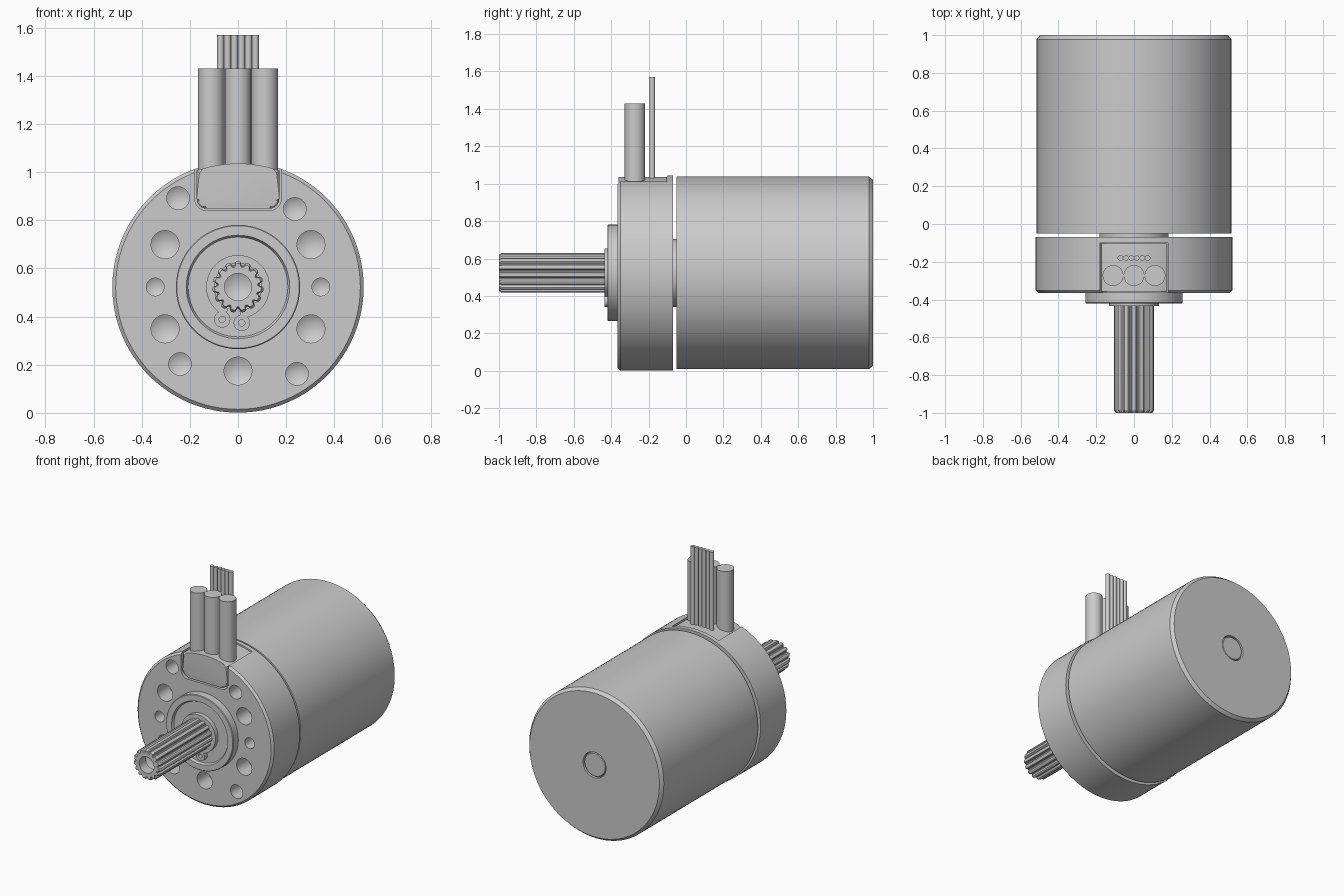
import bpy, bmesh
from math import sin, cos, pi, sqrt, radians

if "Cube" in bpy.data.objects:
    bpy.data.objects.remove(bpy.data.objects["Cube"])

CZ = 0.523   # height of the motor axis
R = 0.522    # housing radius


def finish(bm, name, smooth=True):
    bmesh.ops.recalc_face_normals(bm, faces=bm.faces)
    me = bpy.data.meshes.new(name)
    bm.to_mesh(me)
    bm.free()
    ob = bpy.data.objects.new(name, me)
    bpy.context.collection.objects.link(ob)
    if smooth:
        activate(ob)
        bpy.ops.object.shade_smooth_by_angle(angle=radians(25))
    return ob


def activate(ob):
    bpy.ops.object.select_all(action='DESELECT')
    ob.select_set(True)
    bpy.context.view_layer.objects.active = ob


def add_lathe(bm, profile, n=64, cx=0, cz=CZ, mod=None):
    """Revolve (radius, y) points around an axis parallel to y."""
    rings = []
    for r, y in profile:
        if r == 0:
            rings.append([bm.verts.new((cx, y, cz))])
            continue
        ring = []
        for i in range(n):
            a = 2 * pi * i / n
            q = r * (mod(i, r) if mod else 1)
            ring.append(bm.verts.new((cx + q * sin(a), y, cz + q * cos(a))))
        rings.append(ring)
    for A, B in zip(rings, rings[1:]):
        for i in range(n):
            j = (i + 1) % n
            f = [A[i % len(A)], A[j % len(A)], B[j % len(B)], B[i % len(B)]]
            bm.faces.new(list(dict.fromkeys(f)))


def lathe(name, profile, **kw):
    bm = bmesh.new()
    add_lathe(bm, profile, **kw)
    return finish(bm, name)


def prism(name, pts, y0, y1, bevel=0.0):
    """Extrude an x-z outline along y, optionally rounding the front rim."""
    bm = bmesh.new()
    front = [bm.verts.new((x, y0, z)) for x, z in pts]
    back = [bm.verts.new((x, y1, z)) for x, z in pts]
    cap = bm.faces.new(front)
    bm.faces.new(back[::-1])
    for i in range(len(pts)):
        j = (i + 1) % len(pts)
        bm.faces.new((front[i], front[j], back[j], back[i]))
    if bevel:
        bmesh.ops.bevel(bm, geom=list(cap.edges), offset=bevel, segments=3,
                        profile=0.5, affect='EDGES')
    return finish(bm, name)


def cut(ob, cutter):
    cutter.hide_render = True
    m = ob.modifiers.new("cut", 'BOOLEAN')
    m.operation, m.object, m.solver = 'DIFFERENCE', cutter, 'EXACT'
    activate(ob)
    bpy.ops.object.modifier_apply(modifier=m.name)
    bpy.data.objects.remove(cutter)


def slot_outline(w, bottom, rad, top_radius):
    """U shape with rounded lower corners and an arched or flat top."""
    pts = []
    for sx, a0 in ((-1, pi), (1, 1.5 * pi)):
        for k in range(7):
            a = a0 + k * pi / 12
            pts.append((sx * (w - rad) + rad * cos(a), bottom + rad + rad * sin(a)))
    if top_radius:
        for k in range(13):
            x = w - 2 * w * k / 12
            pts.append((x, CZ + sqrt(top_radius ** 2 - x * x)))
    else:
        pts += [(w, 1.2), (-w, 1.2)]
    return pts


# Front housing with wire slot and drilled holes
housing = lathe("front_housing", [(0, -0.365), (R - 0.014, -0.365), (R, -0.351),
                                  (R, -0.07), (0, -0.07)], n=96)
cut(housing, prism("slot_cutter", slot_outline(0.18, 0.84, 0.05, None), -0.45, -0.10))
holes = [(-0.249, 0.892, 0.047), (0.236, 0.847, 0.047), (-0.241, 0.203, 0.047),
         (0.245, 0.162, 0.047), (0, 0.174, 0.058)]
for s in (-1, 1):
    holes += [(s * 0.303, CZ + 0.176, 0.058), (s * 0.303, CZ - 0.174, 0.058),
              (s * 0.344, CZ, 0.037)]
bm = bmesh.new()
for x, z, r in holes:
    add_lathe(bm, [(0, -0.42), (r, -0.42), (r, -0.24), (0, -0.24 + r * 0.6)],
              n=32, cx=x, cz=z)
cut(housing, finish(bm, "hole_cutter"))
activate(housing)
bpy.ops.object.shade_smooth_by_angle(angle=radians(25))

# Wire grommet filling the slot
prism("wire_grommet", slot_outline(0.172, 0.848, 0.043, 0.513), -0.361, -0.102, 0.012)

# Front boss with shallow recess
lathe("front_boss", [(0, -0.405), (0.207, -0.405), (0.215, -0.42), (0.254, -0.42),
                     (0.258, -0.416), (0.258, -0.36), (0, -0.36)])

# Retaining clip: open ring plus two eyelets at the gap
gap, mid = radians(14), radians(-100)
ring = [mid + gap + (2 * pi - 2 * gap) * k / 48 for k in range(49)]
outline = [(0.132 * cos(a), CZ + 0.132 * sin(a)) for a in ring]
outline += [(0.098 * cos(a), CZ + 0.098 * sin(a)) for a in reversed(ring)]
prism("retaining_clip", outline, -0.435, -0.40)
for side, a in (("left", mid - radians(16)), ("right", mid + radians(16))):
    lathe("clip_eyelet_" + side,
          [(0.013, -0.435), (0.034, -0.435), (0.034, -0.40), (0.013, -0.40), (0.013, -0.435)],
          n=24, cx=0.15 * cos(a), cz=CZ + 0.15 * sin(a))

# Splined output shaft with centre-drilled end
tooth = (1.0, 1.0, 0.97, 0.86, 0.84, 0.86, 0.97, 1.0)
lathe("splined_shaft",
      [(0, -0.38), (0.107, -0.38), (0.107, -0.985), (0.097, -1.0), (0.056, -1.0),
       (0.056, -0.93), (0, -0.90)],
      n=120, mod=lambda i, r: tooth[i % 8] if r > 0.06 else 1)

# Hub seen in the gap
lathe("hub", [(0, -0.08), (0.182, -0.08), (0.182, -0.03), (0, -0.03)])

# Rear can with bore for the shaft end
lathe("rear_can", [(0, -0.05), (0.515, -0.05), (0.515, 0.978), (0.497, 1.0),
                   (0.088, 1.0), (0.088, 0.96), (0, 0.96)], n=96)
lathe("rear_shaft_end", [(0, 0.95), (0.083, 0.95), (0.083, 0.99), (0.078, 0.996), (0, 0.996)], n=48)


# Power and sensor wires
def wire(name, x, y, r, top, n):
    bm = bmesh.new()
    h = top - 0.98
    bmesh.ops.create_cone(bm, cap_ends=True, segments=n, radius1=r, radius2=r, depth=h)
    bmesh.ops.translate(bm, verts=bm.verts, vec=(x, y, 0.98 + h / 2))
    finish(bm, name)


for i in range(3):
    wire(f"power_wire_{i + 1}", (i - 1) * 0.111, -0.273, 0.055, 1.43, 32)
for i in range(6):
    wire(f"sensor_wire_{i + 1}", (i - 2.5) * 0.029, -0.18, 0.0145, 1.57, 16)
